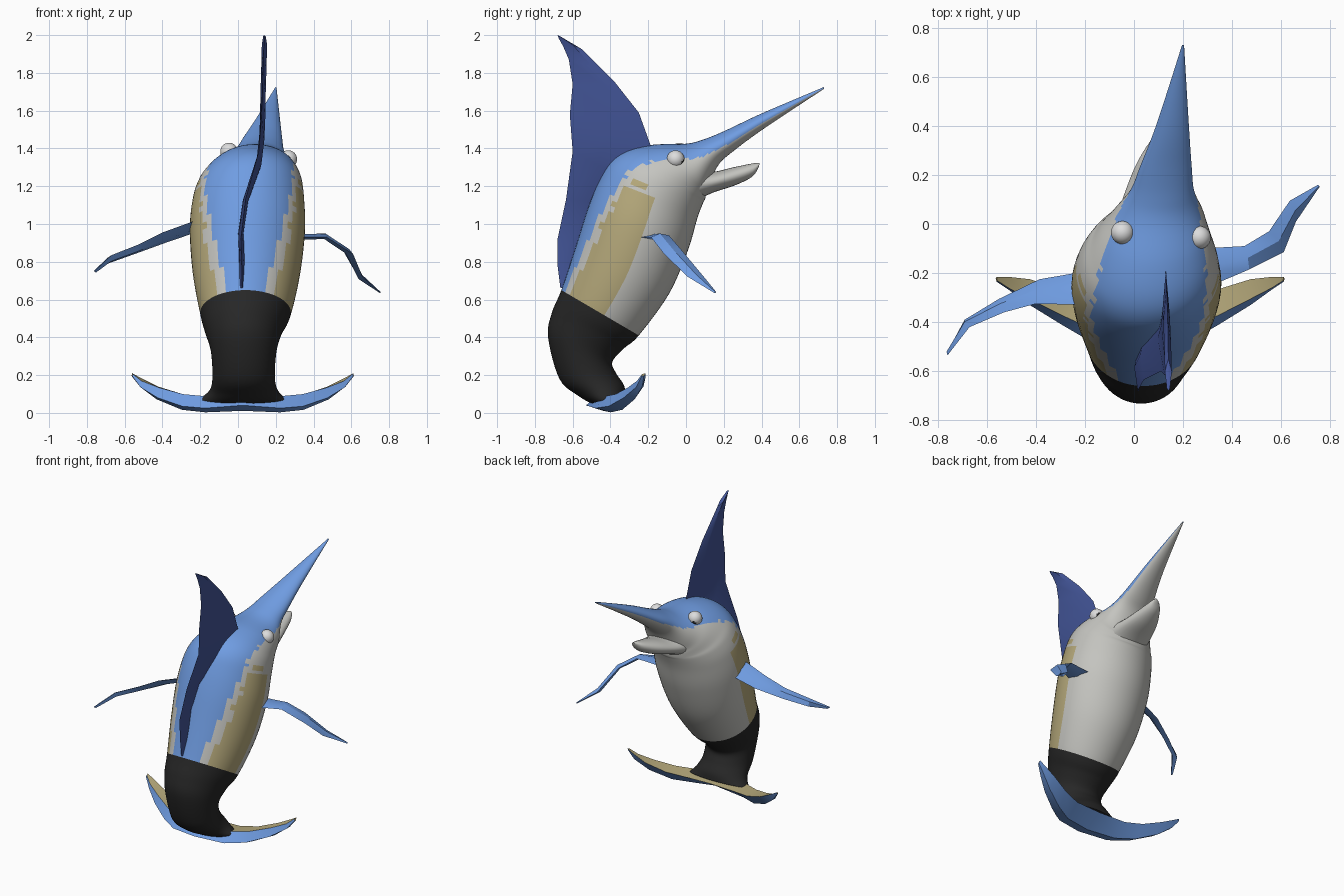
import bpy, bmesh, math
from mathutils import Vector

cube = bpy.data.objects.get("Cube")
if cube:
    bpy.data.objects.remove(cube)

# Colours
PALETTE = {
    "sky_blue": (0.16, 0.335, 0.76), "navy_blue": (0.055, 0.09, 0.31),
    "belly_grey": (0.56, 0.56, 0.53), "flank_tan": (0.47, 0.40, 0.20),
    "tail_black": (0.02, 0.02, 0.02), "eye_white": (0.72, 0.72, 0.72),
}
NAMES = list(PALETTE)
BLUE, NAVY, GREY, TAN, BLACK, WHITE = range(6)
MATS = []
for name, rgb in PALETTE.items():
    m = bpy.data.materials.new(name)
    m.use_nodes = True
    m.diffuse_color = (*rgb, 1)
    m.node_tree.nodes["Principled BSDF"].inputs["Base Color"].default_value = (*rgb, 1)
    m.node_tree.nodes["Principled BSDF"].inputs["Roughness"].default_value = 0.7
    MATS.append(m)


def finish(bm, name, angle=50):
    bmesh.ops.recalc_face_normals(bm, faces=bm.faces[:])
    mesh = bpy.data.meshes.new(name)
    bm.to_mesh(mesh)
    bm.free()
    for m in MATS:
        mesh.materials.append(m)
    ob = bpy.data.objects.new(name, mesh)
    bpy.context.collection.objects.link(ob)
    bpy.ops.object.select_all(action='DESELECT')
    ob.select_set(True)
    bpy.context.view_layer.objects.active = ob
    bpy.ops.object.shade_smooth_by_angle(angle=math.radians(angle))
    return ob


def skin(bm, rings, colour):
    """Bridge closed rings of points; colour(i, j) gives the material of each quad."""
    vs = [[bm.verts.new(p) for p in r] for r in rings]
    n = len(vs[0])
    for i in range(len(vs) - 1):
        for j in range(n):
            k = (j + 1) % n
            f = bm.faces.new((vs[i][j], vs[i][k], vs[i + 1][k], vs[i + 1][j]))
            f.material_index = colour(i, j)
    for i, end in ((0, vs[0]), (len(vs) - 2, vs[-1])):
        bm.faces.new(end).material_index = colour(i, 0)


def spline(keys, u):
    """Smooth interpolation through rows of numbers."""
    i = min(int(u), len(keys) - 2)
    t = u - i
    a, b, c, d = (keys[max(0, min(len(keys) - 1, i + o))] for o in (-1, 0, 1, 2))
    return [q + 0.5 * t * (r - p + t * (2 * p - 5 * q + 4 * r - s + t * (3 * (q - r) + s - p)))
            for p, q, r, s in zip(a, b, c, d)]


def loft(name, keys, colour, steps, segs):
    """Oval tube; each key is back y, z, belly y, z, centre x, half width."""
    rings = []
    for s in range((len(keys) - 1) * steps + 1):
        by, bz, fy, fz, x, w = spline(keys, s / steps)
        ring = []
        for j in range(segs):
            a = math.tau * j / segs
            f = (1 - math.cos(a)) / 2
            ring.append((x + w * math.sin(a), by + (fy - by) * f, bz + (fz - bz) * f))
        rings.append(ring)

    def pick(i, j):
        return colour((i + 0.5) / steps, (1 - math.cos(math.tau * (j + 0.5) / segs)) / 2)
    bm = bmesh.new()
    skin(bm, rings, pick)
    return finish(bm, name)


def blade(name, stations, thick, colour, crest=0.5, angle=30):
    """Thin fin with a lens section; each station is a leading and a trailing point."""
    st = [(Vector(a), Vector(b)) for a, b in stations]
    rings = []
    for i, (a, b) in enumerate(st):
        p, q = st[max(i - 1, 0)], st[min(i + 1, len(st) - 1)]
        n = (b - a).cross((q[0] + q[1]) - (p[0] + p[1])).normalized()
        n *= min(thick, 0.3 * (b - a).length)
        c = a.lerp(b, crest)
        rings.append((a, c + n, b, c - n))
    bm = bmesh.new()
    skin(bm, rings, colour)
    return finish(bm, name, angle)


# Body, head and bill in one sweep, from the tail root to the bill tip
BODY = [
    (-.50, .05, -.32, .10, .025, .225),
    (-.57, .09, -.33, .15, .03, .18),
    (-.67, .18, -.37, .21, .03, .165),
    (-.73, .40, -.39, .27, .03, .175),
    (-.71, .53, -.33, .34, .03, .205),
    (-.66, .65, -.25, .41, .04, .24),
    (-.59, .86, -.09, .63, .045, .285),
    (-.52, 1.08, .01, .86, .05, .305),
    (-.46, 1.23, .06, 1.03, .055, .295),
    (-.40, 1.33, .09, 1.11, .065, .275),
    (-.31, 1.39, .10, 1.13, .075, .25),
    (-.17, 1.42, .105, 1.15, .085, .22),
    (0, 1.425, .11, 1.18, .10, .18),
    (.10, 1.45, .17, 1.31, .115, .13),
    (.22, 1.50, .25, 1.385, .13, .105),
    (.40, 1.585, .42, 1.51, .158, .065),
    (.73, 1.725, .73, 1.715, .20, .004),
]
# Upper edge of the flank colour along the body, as a share of the body depth
BACK_EDGE = [(0,)] * 5 + [(.035,), (.075,), (.13,), (.18,), (.22,), (.26,), (.27,),
                          (.32,), (.5,), (.6,), (.6,), (.6,)]


def body_colour(u, f):
    if u < 5:
        return BLACK
    edge = spline(BACK_EDGE, u)[0] + 0.012 * math.sin(u * 9)
    if f < edge:
        return BLUE
    if edge + 0.06 < f < 0.58 - 0.03 * abs(u - 6.6) and u < 8.1:
        return TAN
    if 0.29 < f < 0.46 and 8.3 < u < 8.75:
        return TAN
    return GREY


loft("body", BODY, body_colour, 6, 56)

# Lower jaw
JAW = [
    (0, 1.29, .05, 1.12, .09, .16),
    (.13, 1.275, .14, 1.165, .095, .13),
    (.25, 1.30, .26, 1.205, .105, .09),
    (.36, 1.322, .35, 1.25, .125, .045),
    (.39, 1.322, .385, 1.30, .14, .012),
]
loft("lower_jaw", JAW, lambda u, f: GREY, 4, 24)

# Tall back fin: inner y, z, outer y, z, x
DORSAL = [
    (-.63, .66, -.665, .66, .02), (-.56, .85, -.68, .78, .02),
    (-.52, .97, -.68, .92, .015), (-.46, 1.12, -.635, 1.13, .04),
    (-.38, 1.27, -.60, 1.385, .11), (-.28, 1.35, -.615, 1.58, .125),
    (-.185, 1.41, -.60, 1.74, .13), (-.25, 1.59, -.62, 1.87, .133),
    (-.38, 1.755, -.65, 1.94, .137), (-.55, 1.925, -.675, 1.985, .14),
    (-.66, 1.99, -.68, 2.0, .14),
]
blade("back_fin", [((x, a, b), (x, c, d)) for a, b, c, d, x in DORSAL], .014,
      lambda i, j: NAVY, .4)

# Side fins, posed differently
blade("left_side_fin", [
    ((.27, -.10, .93), (.27, -.27, .93)),
    ((.45, -.09, .94), (.47, -.185, .93)),
    ((.55, -.03, .87), (.61, -.115, .84)),
    ((.635, .095, .72), (.66, .01, .72)),
    ((.75, .16, .64), (.755, .15, .635))], .015, lambda i, j: BLUE)
blade("right_side_fin", [
    ((-.18, -.19, .97), (-.18, -.33, 1.035)),
    ((-.385, -.225, .90), (-.40, -.325, .955)),
    ((-.55, -.305, .84), (-.53, -.36, .89)),
    ((-.69, -.39, .79), (-.67, -.42, .835)),
    ((-.755, -.51, .745), (-.76, -.535, .75))], .015, lambda i, j: BLUE)

# Crescent tail: offset from centre, front y, z, back y, z
HALF = [
    (0, -.31, .08, -.53, .04), (.2, -.30, .08, -.48, .025),
    (.32, -.265, .095, -.41, .035), (.45, -.225, .14, -.33, .08),
    (.54, -.215, .185, -.265, .135), (.585, -.215, .21, -.235, .195),
]
FLUKE = [(-d, *r) for d, *r in HALF[:0:-1]] + HALF
blade("tail_fin", [((.025 + d, a, b), (.025 + d, c, e)) for d, a, b, c, e in FLUKE], .045,
      lambda i, j: TAN if j == 0 else BLUE, .62, 40)

# Eyes with small pupils facing forward along the bill
for name, pos, side in (("left_eye", (.266, -.055, 1.343), 1), ("right_eye", (-.047, -.035, 1.383), -1)):
    bm = bmesh.new()
    bmesh.ops.create_uvsphere(bm, u_segments=24, v_segments=16, radius=.047)
    look = Vector((.3 * side, .85, -.45)).normalized()
    for f in bm.faces:
        f.material_index = BLACK if f.calc_center_median().normalized().dot(look) > .93 else WHITE
    bmesh.ops.translate(bm, verts=bm.verts[:], vec=pos)
    finish(bm, name)
